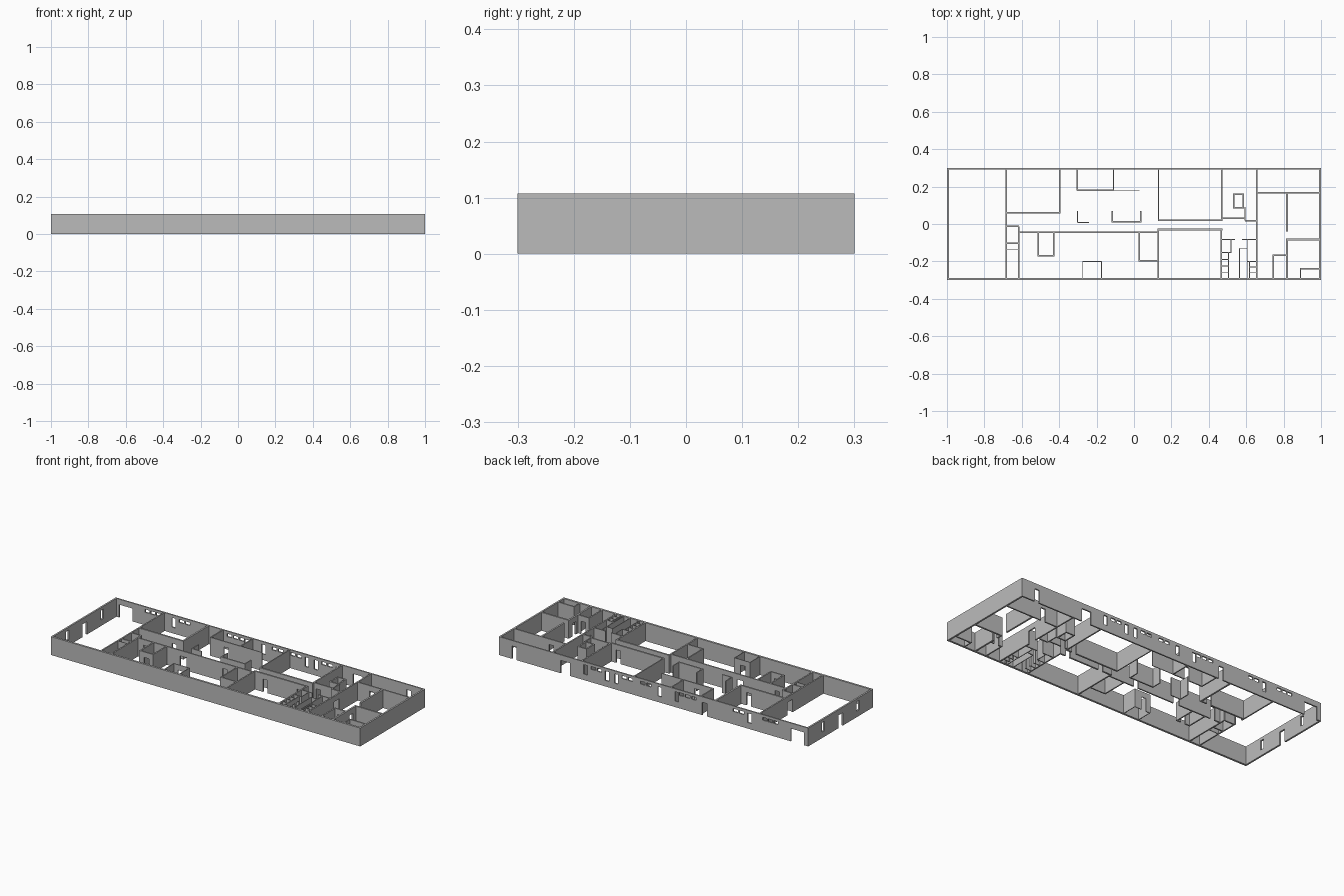
import bpy, bmesh

if "Cube" in bpy.data.objects:
    bpy.data.objects.remove(bpy.data.objects["Cube"])

H = 0.107          # wall height
T, N = 0.01, 0.004  # thick and thin walls
grey = bpy.data.materials.new("wall grey")
grey.diffuse_color = (0.5, 0.5, 0.5, 1)
grey.use_nodes = True
grey.node_tree.nodes["Principled BSDF"].inputs["Base Color"].default_value = grey.diffuse_color


def door(c, w=0.03, top=0.075):
    return (c - w / 2, c + w / 2, 0.0, top)


def window(c, w=0.024):
    return (c - w / 2, c + w / 2, 0.035, 0.09)


def vent(c, w=0.03):
    return (c - w / 2, c + w / 2, 0.075, 0.092)


def wall(name, axis, a, b, pos, t=T, holes=()):
    """Wall along axis from a to b, centred on pos, with rectangular openings."""
    us = sorted({a, b, *[h[0] for h in holes], *[h[1] for h in holes]})
    zs = sorted({0.0, H, *[h[2] for h in holes], *[h[3] for h in holes]})

    def solid(i, j):
        if not (0 <= i < len(us) - 1 and 0 <= j < len(zs) - 1):
            return False
        u, z = (us[i] + us[i + 1]) / 2, (zs[j] + zs[j + 1]) / 2
        return not any(h[0] < u < h[1] and h[2] < z < h[3] for h in holes)

    bm = bmesh.new()

    def quad(*pts):
        bm.faces.new([bm.verts.new((u, pos + s * t / 2, z) if axis == 'x'
                                   else (pos + s * t / 2, u, z)) for u, s, z in pts])

    for i in range(len(us) - 1):
        for j in range(len(zs) - 1):
            if not solid(i, j):
                continue
            u0, u1, z0, z1 = us[i], us[i + 1], zs[j], zs[j + 1]
            for s in (-1, 1):
                quad((u0, s, z0), (u1, s, z0), (u1, s, z1), (u0, s, z1))
            for di, u in ((-1, u0), (1, u1)):
                if not solid(i + di, j):
                    quad((u, -1, z0), (u, 1, z0), (u, 1, z1), (u, -1, z1))
            for dj, z in ((-1, z0), (1, z1)):
                if not solid(i, j + dj):
                    quad((u0, -1, z), (u1, -1, z), (u1, 1, z), (u0, 1, z))
    bmesh.ops.remove_doubles(bm, verts=bm.verts, dist=1e-5)
    bmesh.ops.recalc_face_normals(bm, faces=bm.faces)
    me = bpy.data.meshes.new(name)
    bm.to_mesh(me)
    bm.free()
    me.materials.append(grey)
    bpy.context.collection.objects.link(bpy.data.objects.new(name, me))


# Outer shell; the back and left walls carry the openings
back = [door(-0.93, 0.085), door(0.57, 0.06), door(0.90), door(-0.33)]
back += [window(c) for c in (-0.62, -0.15, -0.04, 0.24, 0.30, 0.44)]
back += [vent(c) for c in (-0.79, -0.755, -0.72, -0.57, -0.53, -0.26, -0.22,
                           -0.18, 0.03, 0.07, 0.15, 0.19, 0.35, 0.39)]
wall("front_outer_wall", 'x', -1, 1, -0.294, 0.012)
wall("back_outer_wall", 'x', -1, 1, 0.296, 0.008, back)
wall("left_outer_wall", 'y', -0.288, 0.292, -0.995, T,
     [window(-0.16), door(0, 0.04), window(0.16)])
wall("right_outer_wall", 'y', -0.288, 0.292, 0.995)

F, B = -0.288, 0.292   # inner faces of the front and back walls

# Rooms along the back
wall("hall_wall", 'y', F, B, -0.682, 0.008, [door(0.02, 0.05)])
wall("back_room_a_front", 'x', -0.682, -0.392, 0.06, T, [door(-0.45)])
wall("back_room_a_side", 'y', 0.065, B, -0.397)
wall("back_room_b_left", 'y', 0.18, B, -0.303, 0.007)
wall("back_room_b_right", 'y', 0.18, B, -0.11, 0.007)
wall("back_room_b_front", 'x', -0.306, -0.107, 0.18, 0.007, [door(-0.2)])
wall("thin_screen", 'x', -0.107, 0.03, 0.18, N)
wall("back_room_c_left", 'y', 0.02, B, 0.13, 0.006)
wall("back_room_c_front", 'x', 0.127, 0.472, 0.02, T, [door(0.42)])
wall("back_room_c_right", 'y', 0.025, B, 0.468, 0.008)

# Low partitions in the lobby
wall("nook_side", 'y', 0.008, 0.07, -0.303, 0.006)
wall("nook_front", 'x', -0.303, -0.24, 0.008, 0.006)
for x in (-0.116, 0.036):
    wall("booth_side", 'y', 0.012, 0.07, x, 0.006)
wall("booth_front", 'x', -0.119, 0.039, 0.012, 0.008)

# Rooms along the front
wall("corridor_wall", 'x', -0.62, 0.13, -0.045, 0.008,
     [door(-0.56), door(-0.32, 0.04), door(-0.05)])
wall("closet_side", 'y', F, -0.013, -0.615, 0.008)
wall("closet_back", 'x', -0.682, -0.615, -0.013, 0.008)
wall("closet_divider_a", 'x', -0.678, -0.619, -0.104, 0.008)
wall("closet_divider_b", 'x', -0.678, -0.619, -0.138, N)
for x in (-0.513, -0.43):
    wall("box_room_side", 'y', -0.17, -0.049, x, 0.008)
wall("box_room_front", 'x', -0.517, -0.426, -0.17, 0.008, [door(-0.47)])
for x in (-0.274, -0.174):
    wall("small_room_side", 'y', F, -0.2, x, N)
wall("small_room_back", 'x', -0.276, -0.172, -0.2, N, [door(-0.23)])
wall("office_side", 'y', -0.197, -0.049, 0.028, 0.007)
wall("office_front", 'x', 0.025, 0.13, -0.197, 0.007)
wall("front_room_left", 'y', F, -0.03, 0.13, 0.008)
wall("front_room_back", 'x', 0.126, 0.472, -0.03, T, [door(0.2), door(0.42)])
wall("front_room_right", 'y', F, -0.035, 0.467, 0.008)

# Stair lobby with a small shaft
wall("lobby_front_left", 'x', 0.468, 0.596, 0.03, 0.008, [door(0.5)])
wall("lobby_step", 'y', 0.018, 0.09, 0.593, 0.006)
wall("lobby_front_right", 'x', 0.593, 0.655, 0.018, 0.008)
for x in (0.533, 0.585):
    wall("shaft_side", 'y', 0.088, 0.158, x, 0.008)
for y in (0.088, 0.158):
    wall("shaft_end", 'x', 0.529, 0.589, y, 0.008)
wall("wing_wall", 'y', F, B, 0.655, 0.008, [door(-0.03, 0.05)])

# Washrooms with stalls
wall("washroom_back_left", 'x', 0.471, 0.54, -0.083, 0.006)
wall("washroom_back_right", 'x', 0.577, 0.651, -0.083, 0.006)
wall("washroom_lobby_left", 'y', -0.153, -0.083, 0.518, N)
wall("washroom_lobby_front", 'x', 0.471, 0.52, -0.153, N)
wall("washroom_middle", 'y', F, -0.13, 0.564, N)
wall("washroom_middle_right", 'y', F, -0.13, 0.605, N)
wall("washroom_middle_back", 'x', 0.564, 0.607, -0.13, N)
wall("washroom_lobby_right", 'y', -0.2, -0.083, 0.605, N)
wall("stall_back_right", 'x', 0.605, 0.651, -0.2, N)
for y in (-0.19, -0.225, -0.26):
    wall("stall_left", 'x', 0.471, 0.507, y, N)
for y in (-0.23, -0.26):
    wall("stall_right", 'x', 0.618, 0.651, y, N)
wall("stall_doors_left", 'y', F, -0.153, 0.505, N,
     [door(c, 0.02, 0.08) for c in (-0.172, -0.208, -0.243, -0.273)])
wall("stall_doors_right", 'y', F, -0.2, 0.618, N,
     [door(c, 0.018, 0.08) for c in (-0.215, -0.245, -0.273)])

# Right wing
wall("wing_back_room", 'x', 0.659, 0.99, 0.168, 0.008, [door(0.75)])
wall("wing_divider", 'y', -0.04, 0.164, 0.818)
wall("wing_front_room_side", 'y', F, -0.083, 0.818, T, [door(-0.13)])
wall("wing_front_room_back", 'x', 0.813, 0.99, -0.083)
wall("wing_closet_side", 'y', F, -0.168, 0.745, 0.008)
wall("wing_closet_back", 'x', 0.741, 0.813, -0.168, 0.008, [door(0.78)])
wall("corner_closet_side", 'y', F, -0.238, 0.89, 0.006)
wall("corner_closet_back", 'x', 0.887, 0.99, -0.238, 0.008)
